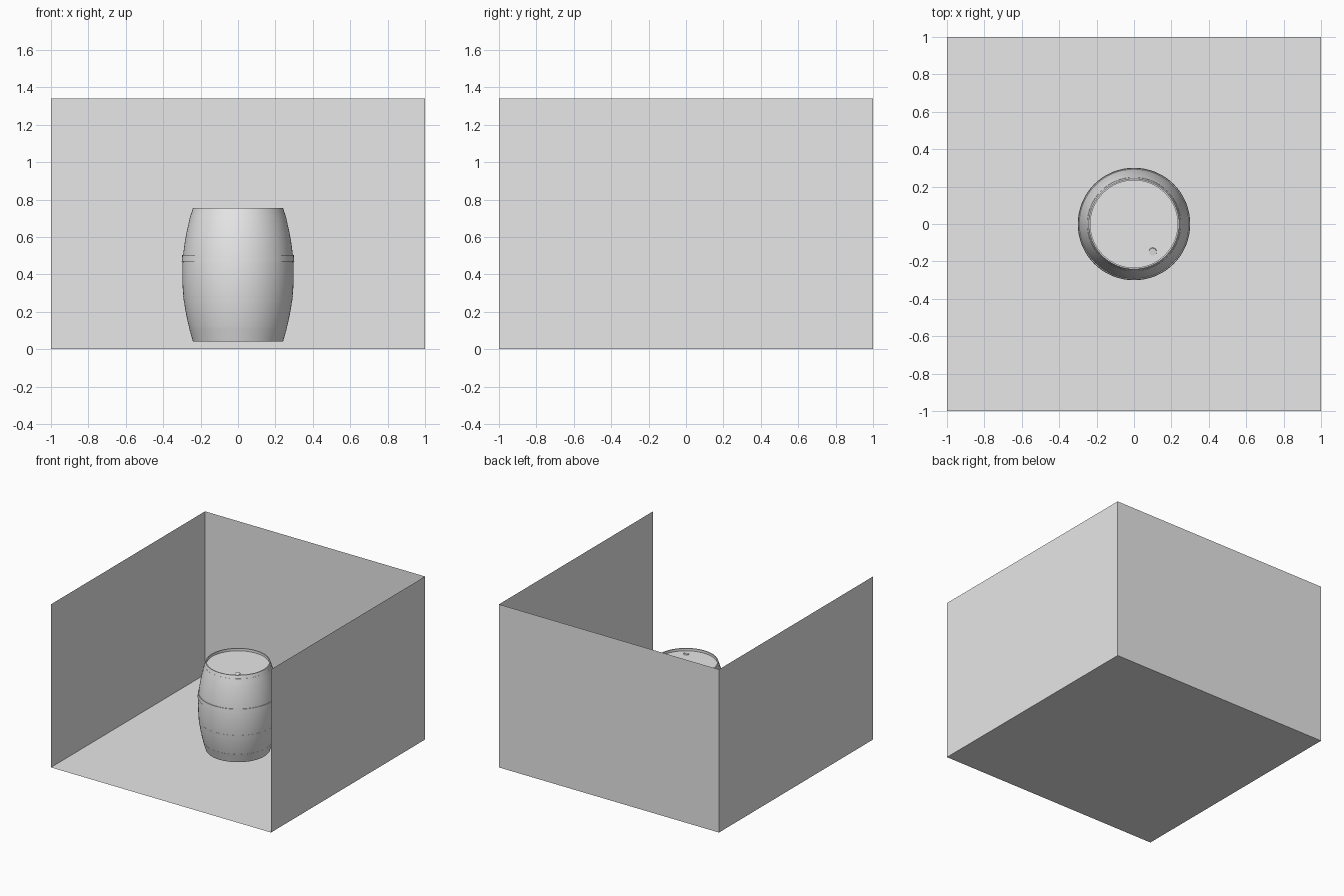
import bpy, bmesh, math
from mathutils import Matrix

if "Cube" in bpy.data.objects:
    bpy.data.objects.remove(bpy.data.objects["Cube"])

grey = bpy.data.materials.new("plain grey")
grey.use_nodes = True
grey.diffuse_color = (0.8, 0.8, 0.8, 1)
grey.node_tree.nodes["Principled BSDF"].inputs["Base Color"].default_value = (0.8, 0.8, 0.8, 1)


def finish(name, bm, smooth=False):
    mesh = bpy.data.meshes.new(name)
    bm.to_mesh(mesh)
    bm.free()
    mesh.materials.append(grey)
    ob = bpy.data.objects.new(name, mesh)
    bpy.context.collection.objects.link(ob)
    if smooth:
        bpy.ops.object.select_all(action='DESELECT')
        ob.select_set(True)
        bpy.context.view_layer.objects.active = ob
        bpy.ops.object.shade_smooth_by_angle(angle=math.radians(35))
    return ob


def panel(name, corners):
    bm = bmesh.new()
    bm.faces.new([bm.verts.new(c) for c in corners])
    return finish(name, bm)


def lathe(name, profile, closed=False, steps=64):
    """Spin a (radius, height) profile around z."""
    bm = bmesh.new()
    vs = [bm.verts.new((r, 0, z)) for r, z in profile]
    pairs = list(zip(vs, vs[1:])) + ([(vs[-1], vs[0])] if closed else [])
    edges = [bm.edges.new(p) for p in pairs]
    bmesh.ops.spin(bm, geom=vs + edges, cent=(0, 0, 0), axis=(0, 0, 1),
                   angle=math.tau, steps=steps)
    bmesh.ops.remove_doubles(bm, verts=bm.verts, dist=1e-5)
    bmesh.ops.recalc_face_normals(bm, faces=bm.faces)
    return finish(name, bm, smooth=True)


# Open-fronted room of thin panels
H = 1.34
panel("floor", [(-1, -1, 0), (1, -1, 0), (1, 1, 0), (-1, 1, 0)])
panel("back_wall", [(-1, 1, 0), (1, 1, 0), (1, 1, H), (-1, 1, H)])
for side, s in (("left", 1), ("right", -1)):
    panel(side + "_wall", [(s, s, 0), (s, -s, 0), (s, -s, H), (s, s, H)])

# Barrel body with a recessed lid
BOTTOM, TOP, LID = 0.04, 0.755, 0.735


def bulge(z):
    return 0.298 - 0.058 * ((z - 0.4) / 0.358) ** 2


N = 20
heights = [BOTTOM + (TOP - BOTTOM) * i / N for i in range(N + 1)]
body = [(0, BOTTOM)] + [(bulge(z), z) for z in heights]
lathe("barrel_body", body + [(0.233, TOP), (0.233, LID), (0, LID)])

# Hoops, following the bulge and sitting just proud of the staves
for name, low, high, out in (("bottom_hoop", 0.042, 0.115, 0.001),
                             ("lower_hoop", 0.25, 0.285, 0.001),
                             ("middle_hoop", 0.47, 0.503, 0.005),
                             ("upper_hoop", 0.69, 0.73, 0.001)):
    lathe(name, [(bulge(low) - 0.01, low), (bulge(low) + out, low),
                 (bulge(high) + out, high), (bulge(high) - 0.01, high)], closed=True)

# Bung in the lid
bm = bmesh.new()
bmesh.ops.create_cone(bm, cap_ends=True, segments=16, radius1=0.022, radius2=0.02,
                      depth=0.012,
                      matrix=Matrix.Translation((0.1, -0.148, LID)) @ Matrix.Rotation(0.15, 4, 'X'))
finish("bung", bm, smooth=True)
